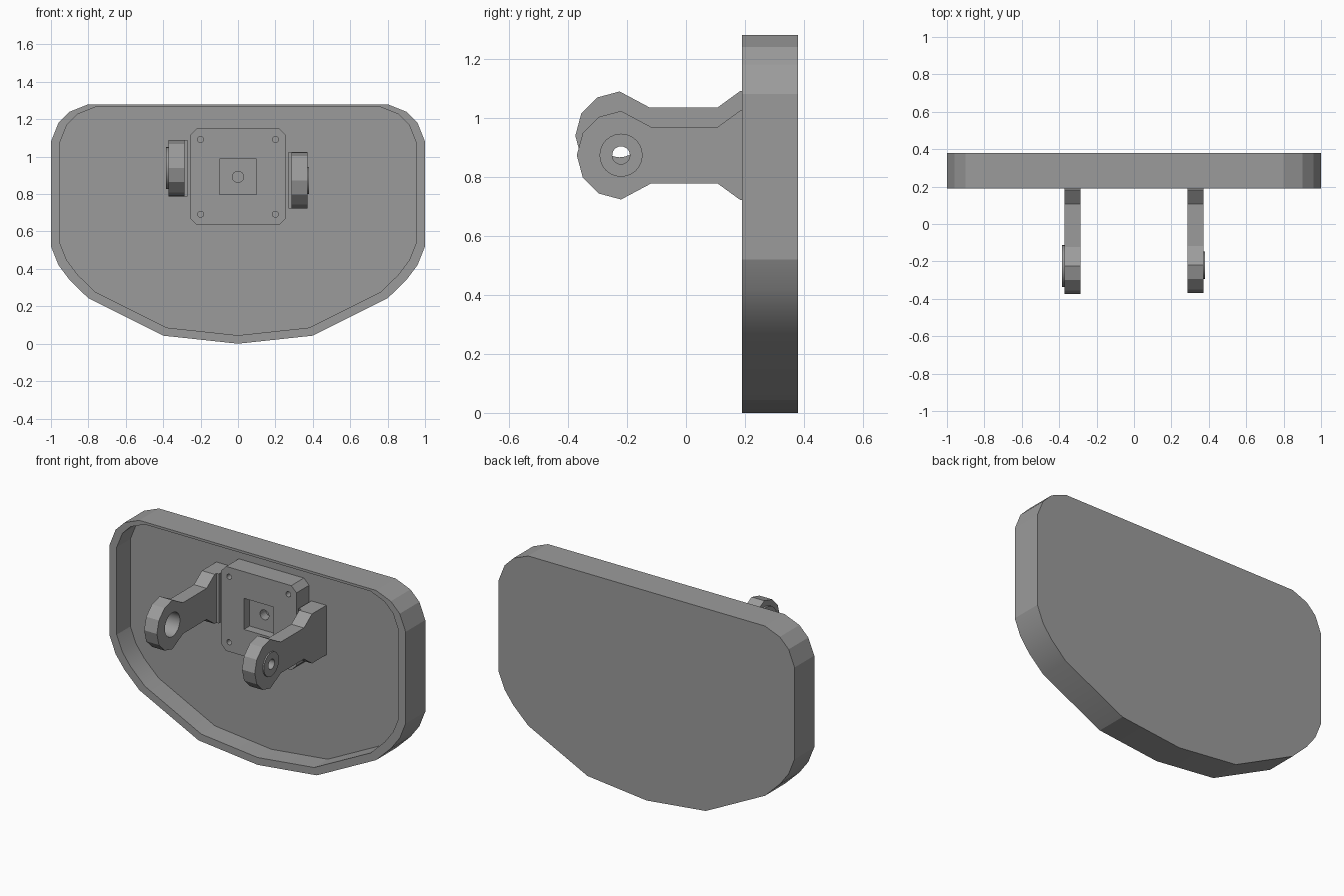
import bpy, bmesh, math
from mathutils import Vector

cube = bpy.data.objects.get("Cube")
if cube:
    bpy.data.objects.remove(cube, do_unlink=True)

grey = bpy.data.materials.new("plain grey")
grey.use_nodes = True
colour = (0.33, 0.33, 0.33, 1)
grey.diffuse_color = colour
grey.node_tree.nodes["Principled BSDF"].inputs["Base Color"].default_value = colour


def extrude(bm, outline, axis, start, end):
    """Add a prism: outline is (x, z) along axis y, or (y, z) along axis x."""
    def place(p, d):
        return (p[0], d, p[1]) if axis == "y" else (d, p[0], p[1])
    verts = [bm.verts.new(place(p, start)) for p in outline]
    face = bm.faces.new(verts)
    moved = bmesh.ops.extrude_face_region(bm, geom=[face])["geom"]
    shift = Vector(place((0, 0), end - start))
    bmesh.ops.translate(bm, vec=shift, verts=[g for g in moved if isinstance(g, bmesh.types.BMVert)])


def make(name, *prisms):
    bm = bmesh.new()
    for prism in prisms:
        extrude(bm, *prism)
    bmesh.ops.recalc_face_normals(bm, faces=bm.faces)
    mesh = bpy.data.meshes.new(name)
    bm.to_mesh(mesh)
    bm.free()
    mesh.materials.append(grey)
    obj = bpy.data.objects.new(name, mesh)
    bpy.context.collection.objects.link(obj)
    return obj


def cut(target, *prisms):
    cutter = make("cutter", *prisms)
    mod = target.modifiers.new("cut", "BOOLEAN")
    mod.operation, mod.solver, mod.object = "DIFFERENCE", "EXACT", cutter
    bpy.ops.object.select_all(action="DESELECT")
    bpy.context.view_layer.objects.active = target
    target.select_set(True)
    bpy.ops.object.modifier_apply(modifier=mod.name)
    bpy.data.objects.remove(cutter, do_unlink=True)
    bpy.ops.object.shade_smooth_by_angle(angle=math.radians(20))


def circle(a, b, r, n=24):
    return [(a + r * math.cos(math.tau * i / n), b + r * math.sin(math.tau * i / n)) for i in range(n)]


def rect(x, z, w, h, c):
    """Chamfered rectangle of half sizes w and h."""
    return [(x + sx * px, z + sz * pz)
            for sx, sz, flip in ((1, 1, 0), (-1, 1, 1), (-1, -1, 0), (1, -1, 1))
            for px, pz in (((w, h - c), (w - c, h)) if not flip else ((w - c, h), (w, h - c)))]


FRONT, FLOOR, BACK = 0.19, 0.322, 0.38

# Shield-shaped tray with a recessed front
half = [(0.8, 1.28), (0.9, 1.24), (0.96, 1.18), (1, 1.08), (1, 0.52),
        (0.96, 0.42), (0.9, 0.34), (0.8, 0.243), (0.4, 0.043)]
shield = half + [(0, 0)] + [(-x, z) for x, z in reversed(half)]
inner = [(x * 0.953, 0.045 + z * 0.953) for x, z in shield]
tray = make("tray", (shield, "y", FRONT, BACK))
cut(tray, (inner, "y", FRONT - 0.1, FLOOR))

# Central mounting block with square pocket and screw holes
mid = 0.892
block = make("mounting_block", (rect(0, mid, 0.255, 0.258, 0.035), "y", 0.2, FLOOR + 0.01))
square = [(-0.1, mid - 0.095), (0.1, mid - 0.095), (0.1, mid + 0.095), (-0.1, mid + 0.095)]
cut(block, (square, "y", 0.1, 0.255),
    *[(circle(sx * 0.2, mid + sz * 0.2, 0.016), "y", 0.1, 0.31) for sx in (-1, 1) for sz in (-1, 1)])
cut(block, (circle(0, mid, 0.03), "y", 0.23, 0.31))


# Pivot arms: round-ended lever, flared foot, side boss and bore
def arm(name, side, y, z, boss_r, bore_r, boss_out):
    end = [(y + 0.15 * math.cos(math.radians(t)), z + 0.15 * math.sin(math.radians(t)))
           for t in range(90, 271, 30)]
    upper = [(FLOOR + 0.01, 0.151), (0.183, 0.151), (0.106, 0.095), (y + 0.103, 0.095)]
    outline = [(a, z + b) for a, b in upper] + end + [(a, z - b) for a, b in reversed(upper)]
    lever = make(name, (outline, "x", side * 0.286, side * 0.372))
    cut(lever, (circle(y, z, bore_r), "x", side * 0.2, side * 0.5))
    boss = make(name + "_boss", (circle(y, z, boss_r), "x", side * 0.37, side * boss_out))
    cut(boss, (circle(y, z, bore_r), "x", side * 0.2, side * 0.5))
    foot = [(0.2, z - 0.151), (FLOOR + 0.01, z - 0.151), (FLOOR + 0.01, z + 0.151), (0.2, z + 0.151)]
    make(name + "_foot", (foot, "x", side * 0.27, side * 0.29))


arm("left_arm", 1, -0.22, 0.873, 0.073, 0.03, 0.38)
arm("right_arm", -1, -0.225, 0.939, 0.113, 0.073, 0.384)
